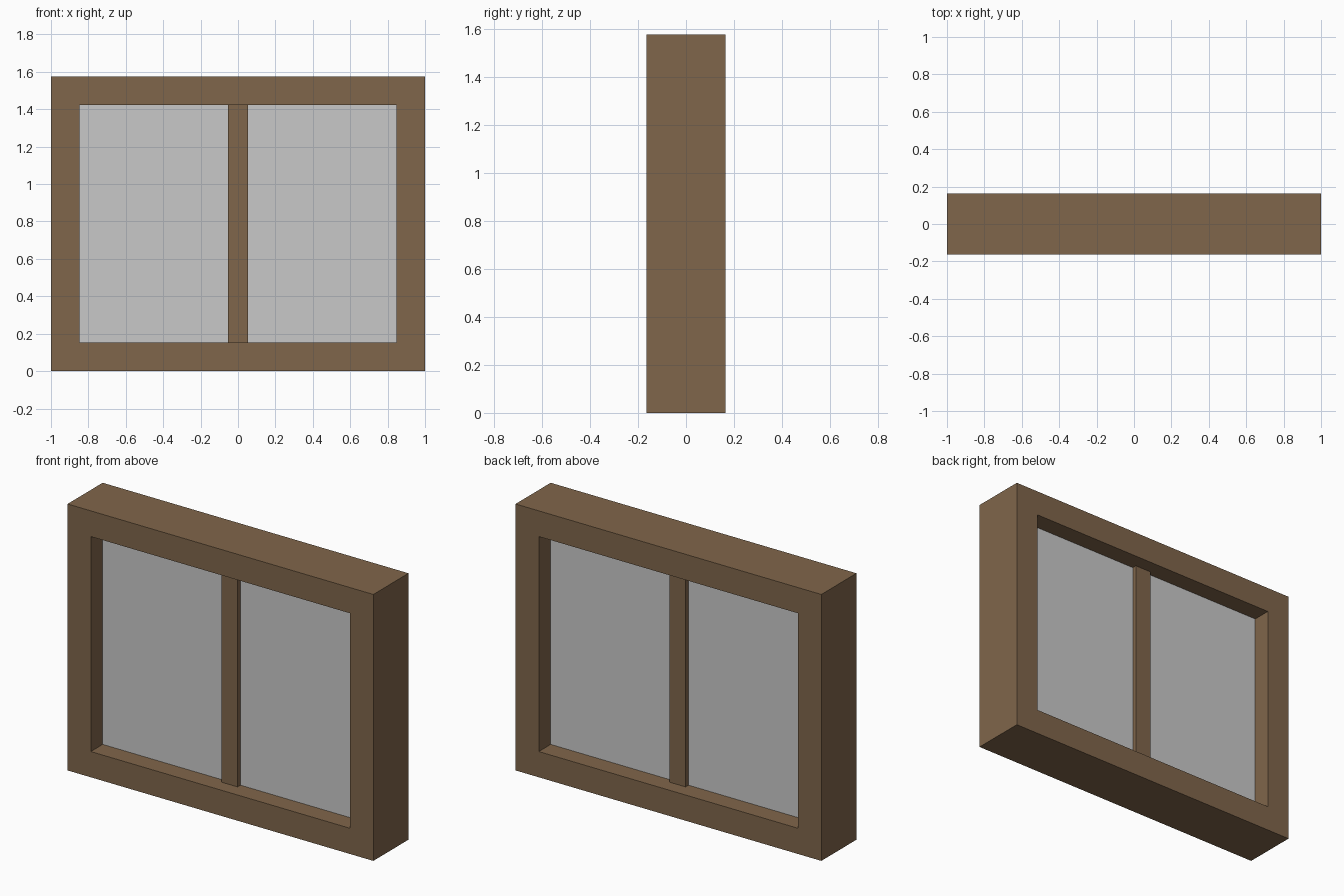
import bpy, bmesh

if "Cube" in bpy.data.objects:
    bpy.data.objects.remove(bpy.data.objects["Cube"])

W, H, D = 1.0, 1.575, 0.164      # half width, height, half depth
RIM = 0.152                      # frame board width
MUL_W, MUL_D = 0.053, 0.08       # mullion half width, half depth
GLASS_D = 0.053                  # glass half depth


def material(name, rgb):
    m = bpy.data.materials.new(name)
    m.diffuse_color = (*rgb, 1.0)
    m.use_nodes = True
    m.node_tree.nodes["Principled BSDF"].inputs["Base Color"].default_value = m.diffuse_color
    return m


wood = material("brown wood", (0.216, 0.133, 0.070))
glass = material("grey glass", (0.584, 0.584, 0.584))


def add_object(name, bm, mat):
    bmesh.ops.recalc_face_normals(bm, faces=bm.faces)
    me = bpy.data.meshes.new(name)
    bm.to_mesh(me)
    bm.free()
    me.materials.append(mat)
    ob = bpy.data.objects.new(name, me)
    bpy.context.collection.objects.link(ob)
    return ob


def box(name, x0, x1, y, z0, z1, mat):
    bm = bmesh.new()
    bmesh.ops.create_cube(bm, size=1)
    for v in bm.verts:
        v.co = (x1 if v.co.x > 0 else x0,
                y if v.co.y > 0 else -y,
                z1 if v.co.z > 0 else z0)
    return add_object(name, bm, mat)


# Outer frame: a rectangular section swept around the four corners
bm = bmesh.new()
rings = []
for sx, top in ((-1, 0), (1, 0), (1, 1), (-1, 1)):
    section = []
    for inset, y in ((0, -D), (RIM, -D), (RIM, D), (0, D)):
        z = H - inset if top else inset
        section.append(bm.verts.new((sx * (W - inset), y, z)))
    rings.append(section)
for i in range(4):
    a, b = rings[i], rings[(i + 1) % 4]
    for j in range(4):
        k = (j + 1) % 4
        bm.faces.new((a[j], a[k], b[k], b[j]))
add_object("window_frame", bm, wood)

# Centre mullion
box("mullion", -MUL_W, MUL_W, MUL_D, RIM, H - RIM, wood)

# Glass panes on either side of the mullion
box("left_pane", -(W - RIM), -MUL_W, GLASS_D, RIM, H - RIM, glass)
box("right_pane", MUL_W, W - RIM, GLASS_D, RIM, H - RIM, glass)
